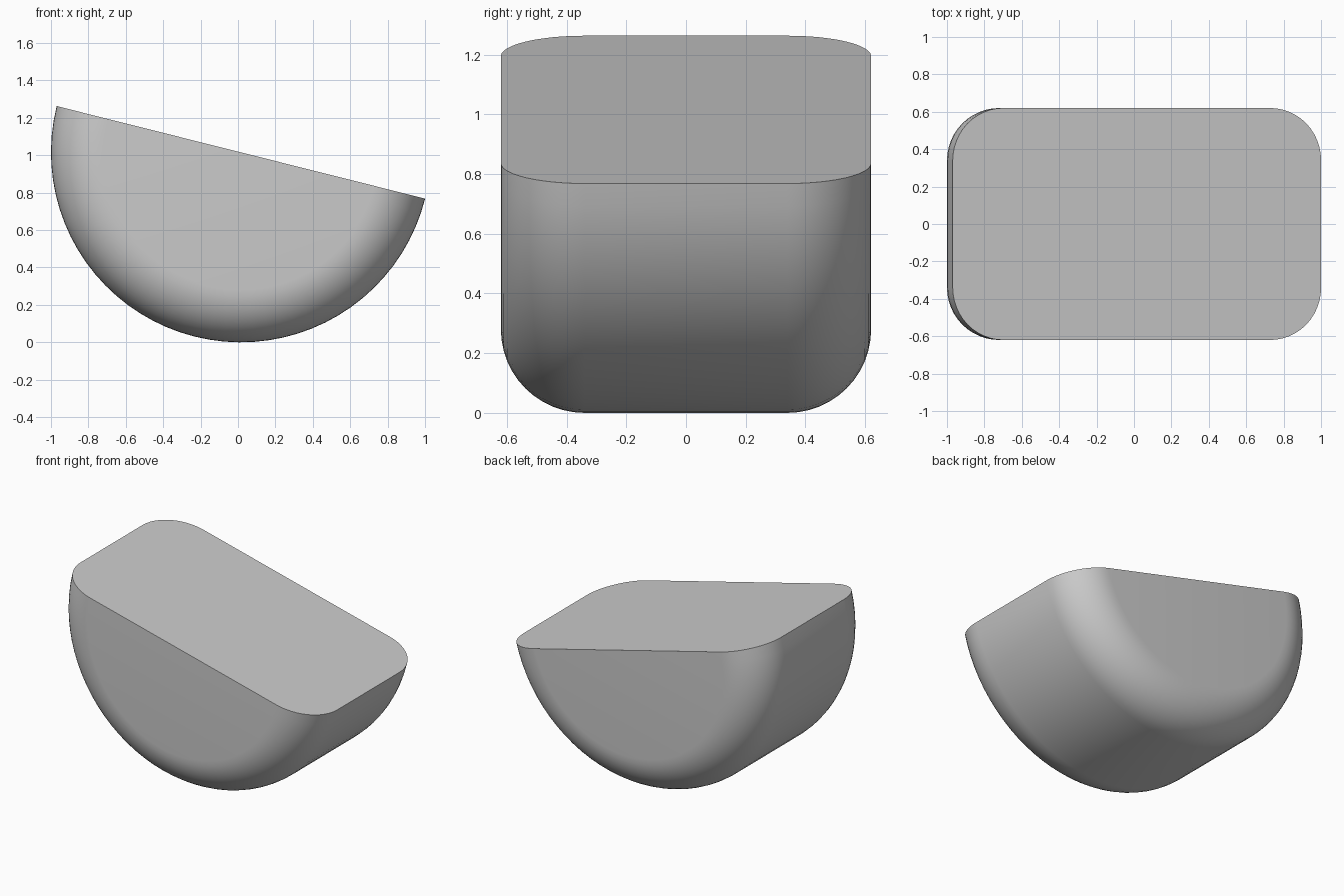
import bpy, bmesh, math
from mathutils import Matrix, Vector

cube = bpy.data.objects.get("Cube")
if cube:
    bpy.data.objects.remove(cube, do_unlink=True)

RADIUS, HALF_WIDTH, FILLET = 1.0155, 0.62, 0.28
TILT = math.atan2(0.2475, 0.985)
CENTRE = Vector((0.0155, 0, 1.0155))
ARC_STEPS, FILLET_STEPS = 40, 12

grey = bpy.data.materials.new("plain_grey")
colour = (0.6, 0.6, 0.6, 1)
grey.diffuse_color = colour
grey.use_nodes = True
grey.node_tree.nodes["Principled BSDF"].inputs["Base Color"].default_value = colour

# Radial profile: axis, rounded rim, mirrored rim, axis
rim = []
for i in range(FILLET_STEPS + 1):
    a = math.pi / 2 * i / FILLET_STEPS
    rim.append((RADIUS - FILLET + FILLET * math.sin(a),
                HALF_WIDTH - FILLET + FILLET * math.cos(a)))
profile = [(0, HALF_WIDTH)] + rim
profile += [(r, -y) for r, y in reversed(profile)]

# Sweep the profile through half a turn below the flat top
bm = bmesh.new()
verts = [bm.verts.new((r, y, 0)) for r, y in profile]
edges = [bm.edges.new(pair) for pair in zip(verts, verts[1:])]
bmesh.ops.spin(bm, geom=verts + edges, cent=(0, 0, 0), axis=(0, 1, 0),
               angle=math.pi, steps=ARC_STEPS)
bmesh.ops.remove_doubles(bm, verts=bm.verts, dist=1e-5)

# Close the flat top
bmesh.ops.holes_fill(bm, edges=[e for e in bm.edges if e.is_boundary], sides=0)
bmesh.ops.recalc_face_normals(bm, faces=bm.faces)

# Lean the block down toward its left side
bmesh.ops.transform(bm, verts=bm.verts,
                    matrix=Matrix.Translation(CENTRE) @ Matrix.Rotation(TILT, 4, 'Y'))
mesh = bpy.data.meshes.new("rounded_half_drum")
bm.to_mesh(mesh)
bm.free()
mesh.materials.append(grey)
drum = bpy.data.objects.new("rounded_half_drum", mesh)
bpy.context.collection.objects.link(drum)

bpy.ops.object.select_all(action='DESELECT')
drum.select_set(True)
bpy.context.view_layer.objects.active = drum
bpy.ops.object.shade_smooth_by_angle(angle=math.radians(35))
